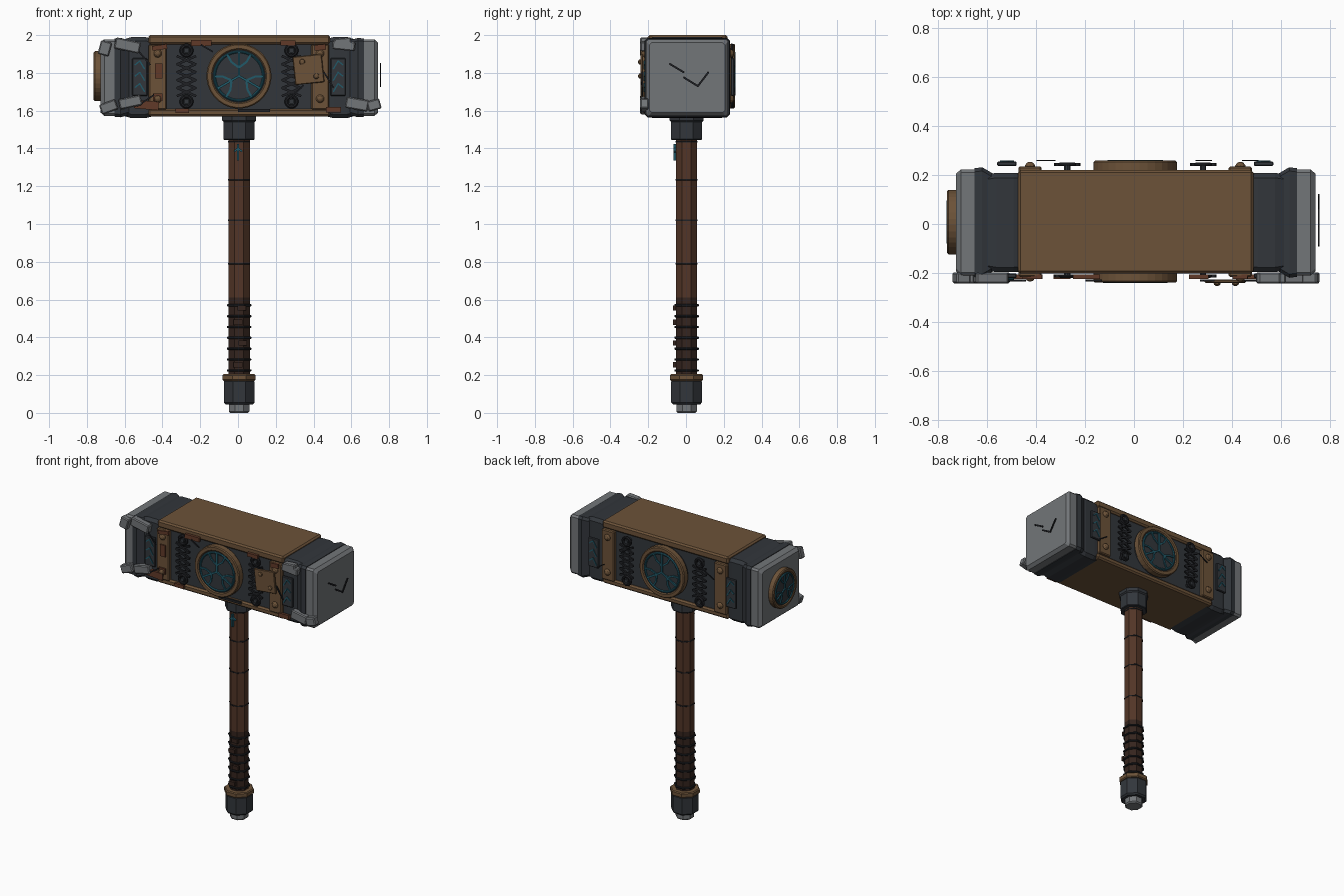
import bpy, bmesh
from math import radians, pi, cos, sin, atan2
from mathutils import Matrix, Vector

if "Cube" in bpy.data.objects:
    bpy.data.objects.remove(bpy.data.objects["Cube"])

def material(name, r, g, b):
    m = bpy.data.materials.new(name)
    m.diffuse_color = (r, g, b, 1)
    m.use_nodes = True
    m.node_tree.nodes["Principled BSDF"].inputs["Base Color"].default_value = m.diffuse_color
    return m

BRONZE = material("bronze", .15, .085, .04)
DARK = material("dark_iron", .032, .037, .044)
BLACK = material("black_iron", .014, .015, .018)
STEEL = material("steel", .17, .18, .19)
WOOD = material("wood", .085, .036, .02)
GRIP = material("grip_leather", .035, .018, .013)
TEAL = material("teal_inlay", .015, .10, .14)
RUST = material("rust", .12, .042, .022)

def finish(name, bm, mat, frame=Matrix(), bevel=0):
    if bevel:
        bmesh.ops.bevel(bm, geom=bm.edges[:], offset=bevel, segments=1, affect='EDGES')
    bm.transform(frame)
    bmesh.ops.recalc_face_normals(bm, faces=bm.faces)
    me = bpy.data.meshes.new(name)
    bm.to_mesh(me)
    bm.free()
    me.materials.append(mat)
    ob = bpy.data.objects.new(name, me)
    bpy.context.collection.objects.link(ob)
    return ob

def box(name, c, size, mat, frame=Matrix(), rot=0, bevel=0):
    bm = bmesh.new()
    bmesh.ops.create_cube(bm, size=1)
    bm.transform(Matrix.Translation(c) @ Matrix.Rotation(radians(rot), 4, 'Z') @ Matrix.Diagonal((*size, 1)))
    return finish(name, bm, mat, frame, bevel)

def span(name, lo, hi, mat, bevel=0):
    a, b = Vector(lo), Vector(hi)
    return box(name, (a + b) / 2, b - a, mat, bevel=bevel)

def lathe(name, prof, mat, sides, frame=Matrix(), c=(0, 0)):
    """Closed (radius, height) profile around local z; an open axis gets end caps."""
    bm = bmesh.new()
    rings = [[bm.verts.new((c[0] + r * cos(2 * pi * (i + .5) / sides),
                            c[1] + r * sin(2 * pi * (i + .5) / sides), h)) for i in range(sides)] for r, h in prof]
    for a, b in zip(rings, rings[1:]):
        for i in range(sides):
            j = (i + 1) % sides
            bm.faces.new((a[i], a[j], b[j], b[i]))
    if prof[0] != prof[-1]:
        bm.faces.new(rings[0])
        bm.faces.new(rings[-1])
    else:
        bmesh.ops.remove_doubles(bm, verts=bm.verts, dist=1e-6)
    return finish(name, bm, mat, frame)

def ring(name, r0, r1, h0, h1, mat, frame, sides=32, c=(0, 0)):
    e = min(.006, (r1 - r0) / 3)
    return lathe(name, [(r0, h0), (r1, h0), (r1, h1 - e), (r1 - e, h1), (r0 + e, h1), (r0, h1 - e), (r0, h0)],
                 mat, sides, frame, c)

def bars(name, pts, w, h0, h1, mat, frame):
    """Chain of thin bars through local 2D points."""
    for (x0, y0), (x1, y1) in zip(pts, pts[1:]):
        d = ((x1 - x0) ** 2 + (y1 - y0) ** 2) ** .5
        box(name, ((x0 + x1) / 2, (y0 + y1) / 2, (h0 + h1) / 2), (d + w * .5, w, h1 - h0), mat, frame,
            atan2(y1 - y0, x1 - x0) * 180 / pi)

def face_frame(loc, turn):
    """Local x right, y up, z outward; turn 0 is the front."""
    return Matrix.Translation(loc) @ Matrix.Rotation(radians(turn), 4, 'Z') @ Matrix.Rotation(pi / 2, 4, 'X')

def loft(name, sections, mat, chamfer):
    """Chamfered rectangles (x, half_y, half_z) joined along x."""
    bm = bmesh.new()
    loops = []
    for x, hy, hz in sections:
        k = chamfer
        pts = [(hy, hz - k), (hy - k, hz), (k - hy, hz), (-hy, hz - k),
               (-hy, k - hz), (k - hy, -hz), (hy - k, -hz), (hy, k - hz)]
        loops.append([bm.verts.new((x, y + .006, z + 1.775)) for y, z in pts])
    for a, b in zip(loops, loops[1:]):
        for i in range(8):
            j = (i + 1) % 8
            bm.faces.new((a[i], a[j], b[j], b[i]))
    bm.faces.new(loops[0])
    bm.faces.new(loops[-1])
    return finish(name, bm, mat)

# Head core and bronze plates
span("head_core", (-.5, -.19, 1.59), (.51, .205, 1.97), DARK)
span("top_plate", (-.475, -.203, 1.95), (.488, .22, 2.0), BRONZE, .01)
span("bottom_plate", (-.475, -.203, 1.57), (.488, .22, 1.61), BRONZE, .01)

# Flared collars and steel striking caps at both ends
for s in (-1, 1):
    X = lambda v: .007 + s * v
    loft("inner_collar", [(X(.46), .2, .205), (X(.5), .203, .215), (X(.57), .203, .215), (X(.62), .195, .2)], DARK, .02)
    loft("flared_collar", [(X(.575), .195, .195), (X(.628), .226, .21), (X(.66), .222, .207)], DARK, .015)
    loft("striking_cap", [(X(.645), .208, .195), (X(.652), .217, .203), (X(.715), .217, .203), (X(.735), .2, .185)],
         STEEL, .012)

FRONT = face_frame((.005, -.198, 1.783), 0)
BACK = face_frame((.005, .217, 1.783), 180)
LEFT = face_frame((-.722, .008, 1.783), -90)
RIGHT = face_frame((.74, .008, 1.783), 90)

# Round emblems with a branching inlay
def emblem(frame, k):
    lathe("emblem_base", [(.165 * k, -.015), (.165 * k, .03), (.14 * k, .036)], DARK, 32, frame)
    ring("emblem_rim", .14 * k, .172 * k, 0, .042, BRONZE, frame)
    ring("emblem_inlay_ring", .122 * k, .136 * k, .03, .043, TEAL, frame)
    for i in range(3):
        f = frame @ Matrix.Rotation(i * 2 * pi / 3, 4, 'Z')
        bars("emblem_spoke", [(0, 0), (0, .125 * k)], .012 * k, .03, .044, TEAL, f)
        for s in (-1, 1):
            bars("emblem_branch", [(0, .045 * k), (s * .04 * k, .075 * k), (s * .06 * k, .11 * k)],
                 .011 * k, .03, .043, TEAL, f)

emblem(FRONT, 1)
emblem(BACK, 1)
emblem(LEFT, .77)

# Straps, bolts, woven knots and inlaid panels on front and back
for F, lift in ((FRONT, 0), (BACK, .012)):
    for s in (-1, 1):
        box("strap", (s * .43, -.005, .003), (.095, .345, .03), BRONZE, F, bevel=.006)
        for v in (-.12, .12):
            lathe("bolt", [(.022, .01), (.022, .022), (.014, .033), (.005, .037)], BRONZE, 10, F, (s * .43, v))
        u = s * .278
        for v in (-.135, .135):
            ring("knot_ring", .017, .037, .01 + lift, .022 + lift, BLACK, F, 16, (u, v))
            lathe("knot_stud", [(.013, -.02), (.013, .022 + lift)], DARK, 10, F, (u, v))
        for m in (-1, 1):
            pts = [(u + m * .048 * (-1) ** i, -.105 + .042 * i) for i in range(6)]
            bars("knot_strand", pts, .013, .008 + lift, .02 + lift, BLACK, F)
        box("rune_panel", (s * .525, -.005, .014 + 1.3 * lift), (.08, .2, .018), DARK, F, bevel=.004)
        for v in (-.06, 0, .06):
            bars("panel_inlay", [(s * .5, v - .022), (s * .525, v + .02), (s * .55, v)], .007,
                 .02 + 1.3 * lift, .028 + 1.3 * lift, TEAL, F)

# Battered steel corner clamps on the front: x, z, width, height, tilt
for x, z, w, h, t in ((-.705, 1.93, .06, .075, -15), (-.585, 1.945, .135, .06, -12), (-.685, 1.62, .09, .055, 20),
                      (-.57, 1.645, .12, .055, 12), (.555, 1.965, .09, .04, 5), (.56, 1.945, .12, .05, -6),
                      (.63, 1.635, .12, .06, -10), (.72, 1.63, .07, .055, 15)):
    box("corner_clamp", (x - .005, z - 1.783, .022), (w, h, .045), STEEL, FRONT, t, .006)

# Loose bronze patch with rivets
box("loose_patch", (.368, .035, .036), (.155, .15, .014), BRONZE, FRONT, 6, .004)
for u, v in ((.335, .075), (.41, 0)):
    lathe("patch_rivet", [(.016, .04), (.014, .05), (.006, .055)], BRONZE, 8, FRONT, (u, v))

# Rust scabs on the front
for x, z, w, h, t in ((-.425, 1.81, .04, .08, 0), (-.2, 1.958, .11, .03, 0), (-.49, 1.63, .13, .045, -5),
                      (.26, 1.958, .08, .025, 0), (.43, 1.935, .06, .03, 5), (.5, 1.605, .08, .03, 0),
                      (-.42, 1.935, .08, .025, 8), (-.3, 1.6, .07, .025, 0), (-.43, 1.67, .05, .04, 0)):
    box("rust_scab", (x, z - 1.783, .018), (w, h, .018), RUST, FRONT, t)
box("dark_gouge", (.08, -.183, .008), (.17, .016, .012), BLACK, FRONT)

# Scratches and cracks
for pts in ([(-.53, .13), (-.47, .06)], [(-.54, -.16), (-.45, -.1)], [(-.2, .165), (-.14, .13)],
            [(.27, -.12), (.34, -.05)], [(.28, .12), (.35, .09)], [(.45, .02), (.5, -.06)]):
    bars("front_scratch", pts, .008, .03, .037, BLACK, FRONT)
for pts in ([(-.31, .05), (-.25, .1)], [(-.5, -.1), (-.44, -.06)], [(.33, .1), (.4, .06)]):
    bars("back_scratch", pts, .007, .04, .045, BLACK, BACK)
for pts in ([(-.095, .065), (-.02, .02)], [(-.02, -.007), (.055, -.053), (.11, .02)]):
    bars("cap_crack", pts, .01, .012, .018, BLACK, RIGHT)

# Handle, bottom to top
SHAFT = Matrix.Translation((.006, .003, 0))
def turned(name, r, z0, z1, mat, e=.006):
    lathe(name, [(r - e, z0), (r, z0 + e), (r, z1 - e), (r - e, z1)], mat, 8, SHAFT)

turned("pommel_tip", .059, 0.0, .06, STEEL, .008)
turned("pommel", .088, .045, .175, DARK, .01)
turned("pommel_band", .095, .17, .205, BRONZE)
turned("grip", .061, .2, .615, GRIP, .003)
turned("shaft", .061, .61, 1.46, WOOD, .001)
for z in (.225, .283, .34, .398, .455, .512, .57):
    turned("grip_cord", .07, z - .006, z + .006, BLACK, .003)
for z in (.79, 1.02, 1.235, 1.435):
    turned("shaft_groove_band", .0635, z - .004, z + .004, BLACK, .001)
turned("neck_collar", .089, 1.445, 1.55, DARK, .004)
turned("neck_flange", .097, 1.54, 1.58, DARK, .008)

# Grip patches and the small inlay under the head
GRIPF = face_frame((0, -.053, 0), 0)
for x, z in ((.02, .555), (0, .48), (.025, .37), (0, .255)):
    box("grip_patch", (x, z, .008), (.045, .028, .018), GRIP, GRIPF)
bars("shaft_inlay", [(0, 1.34), (0, 1.42)], .012, 0, .014, TEAL, GRIPF)
bars("shaft_inlay", [(-.018, 1.385), (0, 1.4), (.02, 1.385)], .01, 0, .013, TEAL, GRIPF)
